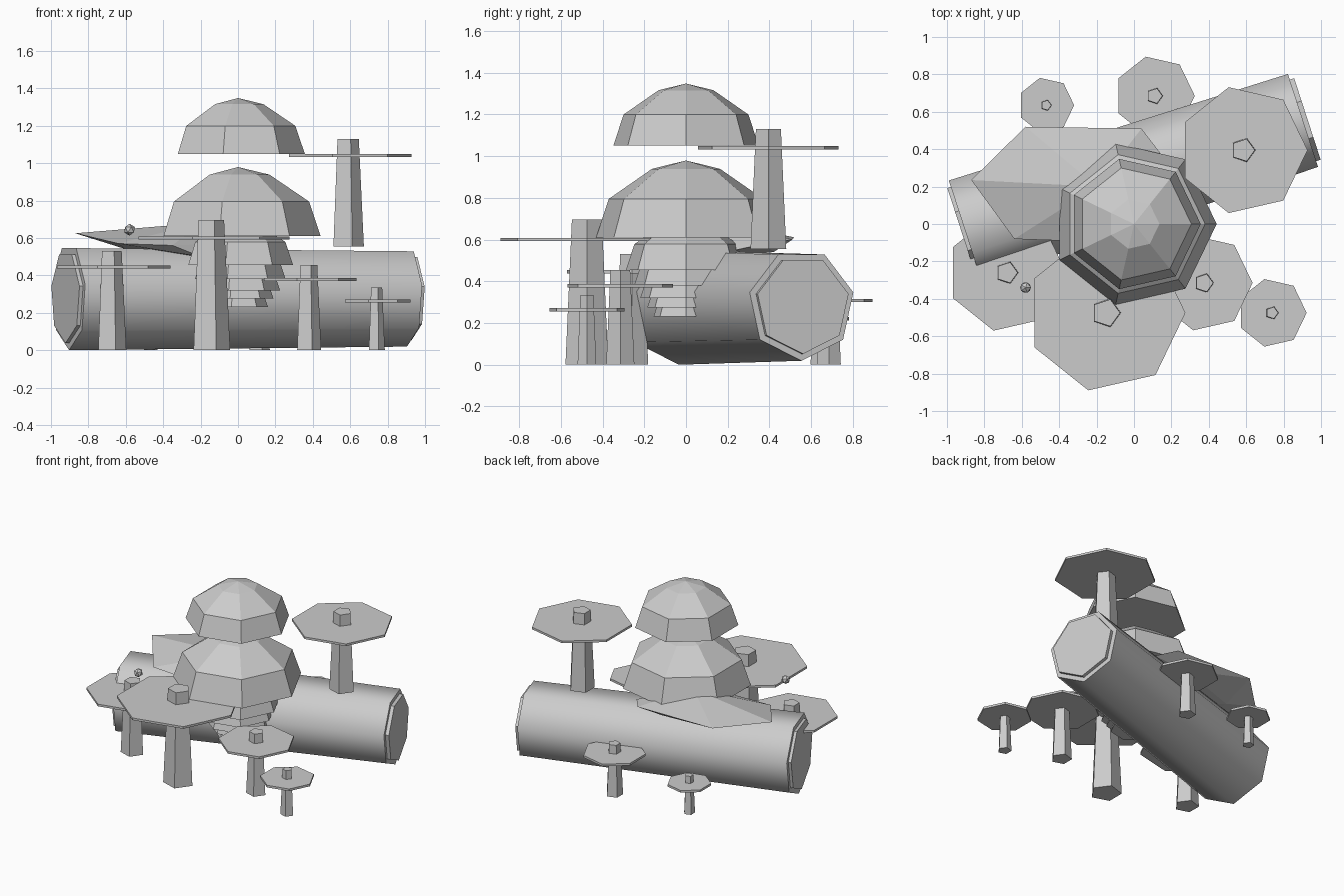
import bpy, bmesh, math
from mathutils import Matrix, Vector

cube = bpy.data.objects.get("Cube")
if cube:
    bpy.data.objects.remove(cube, do_unlink=True)

grey = bpy.data.materials.new("plain_grey")
grey.use_nodes = True
colour = (0.6, 0.6, 0.6, 1)
grey.diffuse_color = colour
grey.node_tree.nodes["Principled BSDF"].inputs["Base Color"].default_value = colour


def finish(name, bm, smooth=None):
    bmesh.ops.recalc_face_normals(bm, faces=bm.faces)
    mesh = bpy.data.meshes.new(name)
    bm.to_mesh(mesh)
    bm.free()
    mesh.materials.append(grey)
    obj = bpy.data.objects.new(name, mesh)
    bpy.context.collection.objects.link(obj)
    if smooth:
        bpy.ops.object.select_all(action='DESELECT')
        obj.select_set(True)
        bpy.context.view_layer.objects.active = obj
        bpy.ops.object.shade_smooth_by_angle(angle=math.radians(smooth))
    return obj


def lathe(name, profile, sides, centre=(0, 0), smooth=None, matrix=None):
    """Closed faceted solid from (radius, z) rings, first corner towards +x."""
    bm = bmesh.new()
    rings = []
    for r, z in profile:
        if r == 0:
            rings.append([bm.verts.new((0, 0, z))])
            continue
        turn = [math.tau * i / sides for i in range(sides)]
        rings.append([bm.verts.new((r * math.cos(a), r * math.sin(a), z)) for a in turn])
    for low, high in zip(rings, rings[1:]):
        for i in range(sides):
            j = (i + 1) % sides
            if len(high) == 1:
                bm.faces.new((low[i], low[j], high[0]))
            else:
                bm.faces.new((low[i], low[j], high[j], high[i]))
    for ring in (rings[0], rings[-1]):
        if len(ring) > 1:
            bm.faces.new(ring)
    bm.transform(matrix or Matrix.Translation((*centre, 0)))
    return finish(name, bm, smooth)


# Fallen log with a raised disc on each end, one corner pointing down
along = Vector((math.cos(math.radians(18)), math.sin(math.radians(18)), 0))
down = Vector((0, 0, -1))
side = along.cross(down)
log_frame = Matrix((down, side, along)).transposed().to_4x4()
log_frame.translation = (0, 0.26, 0.287)
lathe("log", [(0.287, -0.95), (0.268, 0.95)], 7, smooth=60, matrix=log_frame)
lathe("log_left_end", [(0.235, 0.9), (0.235, 0.975)], 7, matrix=log_frame)
lathe("log_right_end", [(0.25, -0.97), (0.25, -0.9)], 7, matrix=log_frame)

# Stacked domes, smallest at the bottom
domes = {
    "top_dome": (0.357, 1.05), "main_dome": (0.442, 0.61), "collar_dome": (0.295, 0.455),
    "tier_1": (0.255, 0.38), "tier_2": (0.225, 0.32), "tier_3": (0.19, 0.275),
    "tier_4": (0.16, 0.23),
}
for name, (r, z) in domes.items():
    h = 0.835 * r
    lathe(name, [(r, z), (0.86 * r, z + 0.5 * h), (0.38 * r, z + 0.89 * h), (0, z + h)], 7)

# Mushrooms: x, y, stem foot z, stem top z, foot radius, cap z, cap radius
mushrooms = {
    "front": (-0.15, -0.475, 0, 0.695, 0.108, 0.6, 0.425),
    "log_top": (0.583, 0.395, 0.555, 1.13, 0.09, 1.04, 0.345),
    "left_front": (-0.68, -0.26, 0, 0.53, 0.083, 0.445, 0.318),
    "right_front": (0.374, -0.315, 0, 0.455, 0.071, 0.378, 0.26),
    "far_right": (0.738, -0.475, 0, 0.335, 0.047, 0.263, 0.185),
    "back": (0.11, 0.685, 0, 0.38, 0.06, 0.308, 0.215),
    "back_small": (-0.47, 0.635, 0, 0.28, 0.04, 0.22, 0.15),
}
for name, (x, y, foot, top, r, cap_z, cap_r) in mushrooms.items():
    lathe(name + "_stem", [(r, foot), (0.7 * r, top)], 5, (x, y), smooth=30)
    lathe(name + "_cap", [(cap_r, cap_z - 0.008), (cap_r, cap_z + 0.008)], 7, (x, y))

# Angular slab lying on the log
slab = bmesh.new()
for p in [(-0.87, 0.235, 0.625), (-0.58, 0.52, 0.61), (0.04, 0.51, 0.6), (0.14, 0.38, 0.58),
          (-0.64, -0.08, 0.57), (-0.35, -0.09, 0.56), (-0.2, 0.2, 0.68),
          (-0.6, 0.25, 0.54), (-0.1, 0.42, 0.54), (-0.2, 0, 0.5)]:
    slab.verts.new(p)
hull = bmesh.ops.convex_hull(slab, input=slab.verts)
spare = [v for v in hull["geom_interior"] if isinstance(v, bmesh.types.BMVert)]
bmesh.ops.delete(slab, geom=spare, context='VERTS')
finish("slab", slab)

# Small floating bead
bead = bmesh.new()
bmesh.ops.create_icosphere(bead, subdivisions=1, radius=0.032,
                           matrix=Matrix.Translation((-0.58, -0.34, 0.644)))
finish("bead", bead)
